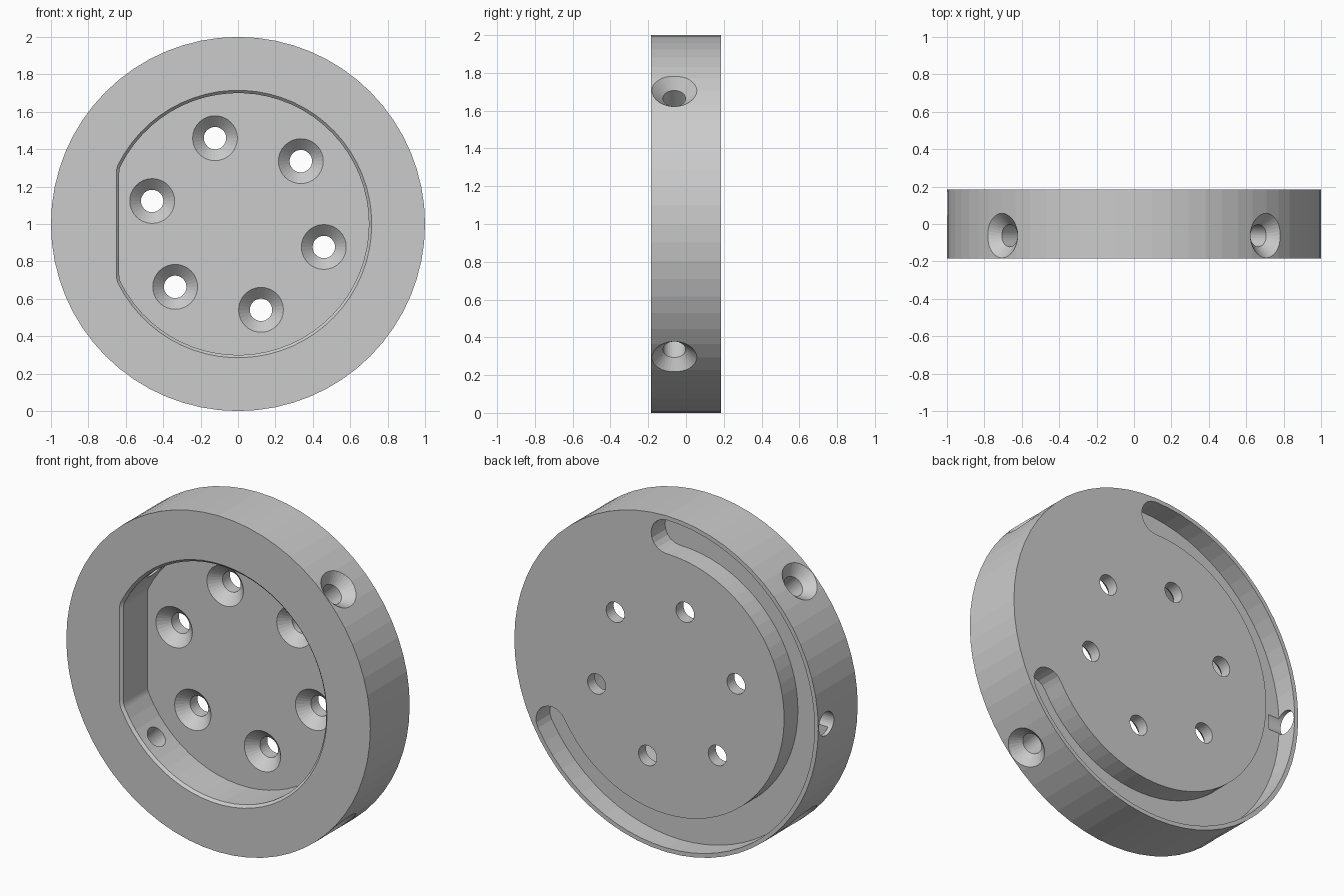
import bpy, bmesh
from math import sin, cos, acos, pi, radians
from mathutils import Matrix

if "Cube" in bpy.data.objects:
    bpy.data.objects.remove(bpy.data.objects["Cube"])

FRONT, BACK, FLOOR = -0.185, 0.185, 0.055


def loft(name, rings, matrix=Matrix()):
    """Skin a stack of (outline, depth) rings; outlines lie in x/z, depth runs along y."""
    bm = bmesh.new()
    loops = [[bm.verts.new((x, y, z)) for x, z in pts] for pts, y in rings]
    n = len(loops[0])
    for a, b in zip(loops, loops[1:]):
        for i in range(n):
            j = (i + 1) % n
            bm.faces.new((a[i], a[j], b[j], b[i]))
    bm.faces.new(loops[0])
    bm.faces.new(loops[-1])
    bm.transform(matrix)
    bmesh.ops.recalc_face_normals(bm, faces=bm.faces)
    mesh = bpy.data.meshes.new(name)
    bm.to_mesh(mesh)
    bm.free()
    obj = bpy.data.objects.new(name, mesh)
    bpy.context.collection.objects.link(obj)
    return obj


def arc(r, start, end, steps, cx=0, cz=0):
    return [(cx + r * cos(start + (end - start) * i / steps),
             cz + r * sin(start + (end - start) * i / steps)) for i in range(steps + 1)]


def circle(r, n):
    return arc(r, 0, 2 * pi, n)[:-1]


def pocket_outline(grow):
    # circle with one flat side and rounded corners
    r, flat, f = 0.70 + grow, -0.635 - grow, 0.09 + grow
    cx = flat + f
    phi = acos(cx / (r - f))
    cz = (r - f) * sin(phi)
    return (arc(r, -phi, phi, 56) + arc(f, phi, pi, 5, cx, cz)[1:]
            + arc(f, pi, 2 * pi - phi, 5, cx, -cz)[:-1])


def slot_outline(r, w, start, end):
    # curved slot with round ends
    return (arc(r + w, start, end, 48)
            + arc(w, end, end + pi, 10, r * cos(end), r * sin(end))[1:]
            + arc(r - w, end, start, 48)[1:]
            + arc(w, start + pi, start + 2 * pi, 10, r * cos(start), r * sin(start))[1:-1])


def screw_cutter(name, length, matrix):
    # countersink opening at depth 0, running along +y
    return loft(name, [(circle(0.14, 32), -0.02), (circle(0.06, 32), 0.06),
                       (circle(0.06, 32), length)], matrix)


# main disc
disc = loft("mounting_disc", [(circle(1, 64), FRONT), (circle(1, 64), BACK)])

# front pocket with chamfered rim
cutters = [loft("pocket_cutter", [(pocket_outline(0.025), FRONT - 0.01),
                                  (pocket_outline(0), FRONT + 0.015),
                                  (pocket_outline(0), FLOOR)])]

# curved channel in the back
slot = slot_outline(0.875, 0.1, radians(90), radians(330))
cutters.append(loft("channel_cutter", [(slot, FLOOR), (slot, BACK + 0.05)]))

# exit hole through the thin channel wall
cutters.append(loft("exit_cutter", [(circle(0.07, 32), -0.1), (circle(0.07, 32), 0.1)],
                    Matrix.Translation((-1, 0.108, 0)) @ Matrix.Rotation(pi / 2, 4, 'Z')))

# six countersunk holes in the pocket floor
for k in range(6):
    a = radians(45 + 60 * k)
    cutters.append(screw_cutter("floor_hole_cutter", 0.2, Matrix.Translation(
        (0.475 * cos(a), FLOOR, 0.475 * sin(a)))))

# four countersunk radial holes in the rim
for k in range(4):
    spin = Matrix.Rotation(radians(45 + 90 * k), 4, 'Y')
    inward = Matrix.Translation((1, -0.062, 0)) @ Matrix.Rotation(pi / 2, 4, 'Z')
    cutters.append(screw_cutter("rim_hole_cutter", 0.36, spin @ inward))

# cut everything out of the disc
bpy.context.view_layer.objects.active = disc
for c in cutters:
    c.hide_render = True
    mod = disc.modifiers.new(c.name, 'BOOLEAN')
    mod.operation, mod.solver, mod.object = 'DIFFERENCE', 'EXACT', c
    bpy.ops.object.modifier_apply(modifier=mod.name)
    bpy.data.objects.remove(c)

disc.data.transform(Matrix.Translation((0, 0, 1)))
